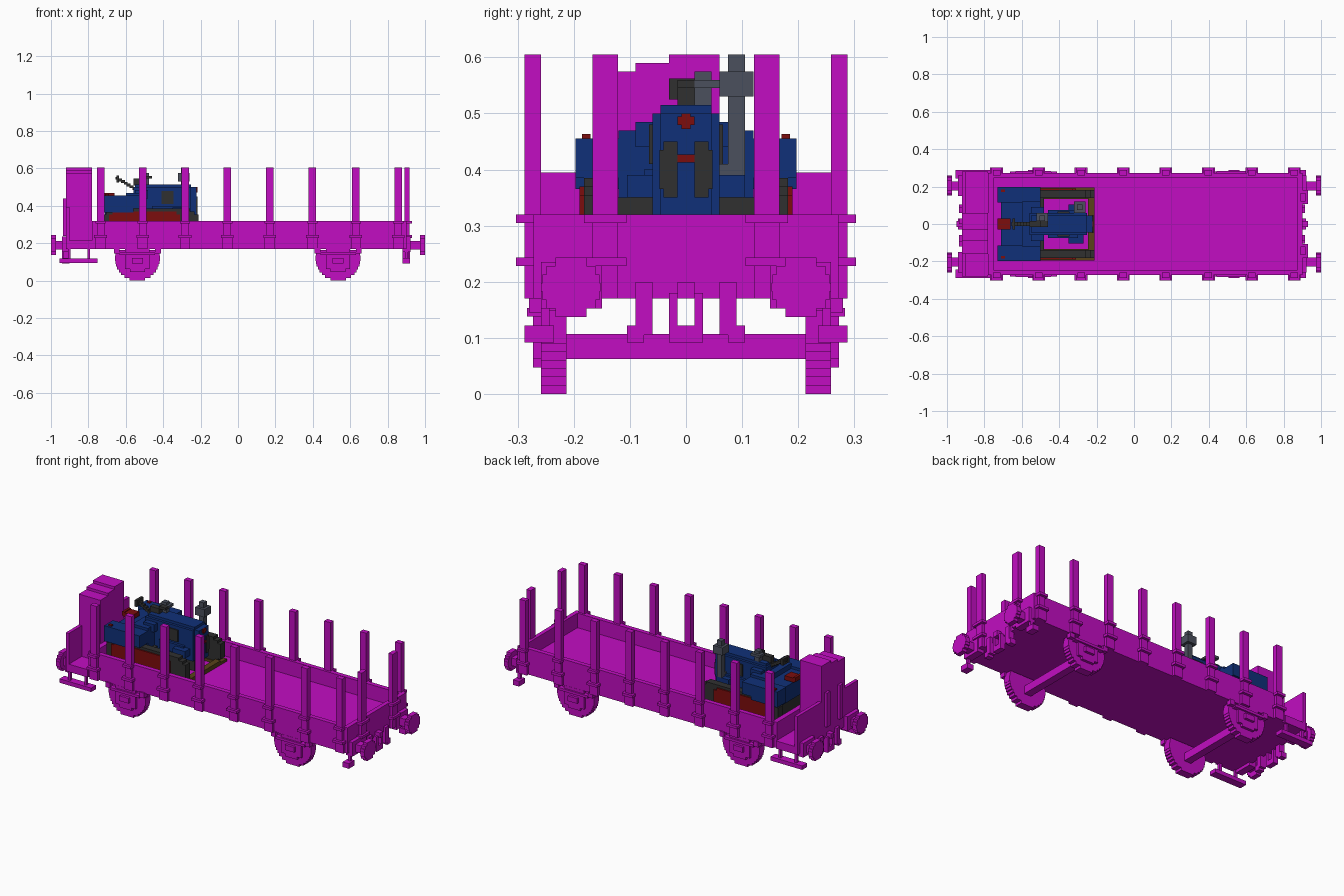
import bpy, bmesh, math

cube = bpy.data.objects.get("Cube")
if cube:
    bpy.data.objects.remove(cube, do_unlink=True)


def material(name, rgb):
    m = bpy.data.materials.new(name)
    m.use_nodes = True
    m.diffuse_color = (*rgb, 1)
    m.node_tree.nodes["Principled BSDF"].inputs["Base Color"].default_value = (*rgb, 1)
    return m


MAGENTA = material("magenta", (0.54, 0.004, 0.54))
BLUE = material("dark blue", (0.005, 0.03, 0.19))
RED = material("dark red", (0.2, 0.004, 0.004))
BLACK = material("charcoal", (0.03, 0.03, 0.03))
GREY = material("slate grey", (0.07, 0.08, 0.11))
BROWN = material("timber brown", (0.1, 0.055, 0.01))


def build(name, mat, boxes):
    """One object made of boxes given as (x0, x1, y0, y1, z0, z1)."""
    bm = bmesh.new()
    for x0, x1, y0, y1, z0, z1 in boxes:
        verts = bmesh.ops.create_cube(bm, size=1)["verts"]
        for v in verts:
            v.co.x = x1 if v.co.x > 0 else x0
            v.co.y = y1 if v.co.y > 0 else y0
            v.co.z = z1 if v.co.z > 0 else z0
    mesh = bpy.data.meshes.new(name)
    bm.to_mesh(mesh)
    bm.free()
    mesh.materials.append(mat)
    ob = bpy.data.objects.new(name, mesh)
    bpy.context.scene.collection.objects.link(ob)
    return ob


def both(boxes):
    """Add the copies mirrored across the long axis."""
    return boxes + [(a, b, -d, -c, e, f) for a, b, c, d, e, f in boxes]


def stepped_disc(u, w, r, step=0.015):
    """Rows (u0, u1, w0, w1) that fill a circle in steps."""
    n = round(2 * r / step)
    h = 2 * r / n
    rows = []
    for i in range(n):
        mid = -r + (i + 0.5) * h
        half = math.sqrt(max(r * r - mid * mid, 0))
        rows.append((u - half, u + half, w + mid - h / 2, w + mid + h / 2))
    return rows


# Wagon tub
build("wagon_floor", MAGENTA, [(-0.78, 0.90, -0.265, 0.265, 0.17, 0.235)])
build("side_walls", MAGENTA, both([(-0.78, 0.90, 0.245, 0.272, 0.17, 0.32)]))
build("end_walls", MAGENTA, [(0.875, 0.90, -0.27, 0.27, 0.17, 0.32),
                             (-0.78, -0.75, -0.27, 0.27, 0.17, 0.32)])

# Stakes with their clips
posts = [-0.735, -0.51, -0.283, -0.057, 0.17, 0.398, 0.63, 0.857]
stakes, clips = [], []
for x in posts:
    stakes.append((x - 0.02, x + 0.02, 0.258, 0.288, 0.19, 0.605))
    clips += [(x - 0.034, x + 0.034, 0.258, 0.303, 0.228, 0.243),
              (x - 0.027, x + 0.027, 0.258, 0.303, 0.305, 0.32),
              (x - 0.027, x + 0.027, 0.258, 0.288, 0.17, 0.235)]
build("side_stakes", MAGENTA, both(stakes))
build("stake_clips", MAGENTA, both(clips))
build("end_stakes", MAGENTA, both([(0.89, 0.918, 0.121, 0.167, 0.17, 0.605),
                                   (0.89, 0.93, 0.106, 0.182, 0.228, 0.243),
                                   (0.89, 0.93, 0.106, 0.182, 0.305, 0.32)]))

# Brake platform and booth
build("brake_platform", MAGENTA, [(-0.92, -0.78, -0.28, 0.28, 0.17, 0.215)])
build("platform_rail", MAGENTA, [(-0.92, -0.90, -0.28, 0.28, 0.20, 0.395)])
build("brake_booth", MAGENTA, [(-0.92, -0.78, -0.16, 0.06, 0.20, 0.575),
                               (-0.92, -0.78, -0.09, 0.06, 0.575, 0.59),
                               (-0.92, -0.78, -0.03, 0.06, 0.59, 0.605)])
build("booth_handrail", MAGENTA, [(-0.935, -0.92, -0.12, -0.09, 0.24, 0.44),
                                  (-0.935, -0.92, 0.0, 0.03, 0.24, 0.44)])
build("footboards", MAGENTA, both([(-0.955, -0.75, 0.243, 0.288, 0.095, 0.118),
                                   (-0.91, -0.895, 0.258, 0.273, 0.11, 0.17),
                                   (-0.805, -0.79, 0.258, 0.273, 0.11, 0.17)]))

# Buffers and couplings at both ends
buffers, couplings = [], []
for s, base in ((1, 0.90), (-1, 0.92)):
    def span(a, b):
        return (min(s * a, s * b), max(s * a, s * b))
    for y0, y1, z0, z1 in stepped_disc(0.205, 0.19, 0.053):
        buffers.append((*span(0.972, 1.0), y0, y1, z0, z1))
    buffers += [(*span(base - 0.02, 0.98), 0.18, 0.228, 0.168, 0.213),
                (*span(base - 0.02, base + 0.022), 0.15, 0.258, 0.152, 0.235)]
    couplings += [(*span(base - 0.02, base + 0.03), 0, 0.015, 0.17, 0.20),
                  (*span(base - 0.01, base + 0.02), 0.015, 0.03, 0.105, 0.18),
                  (*span(base - 0.01, base + 0.02), 0, 0.03, 0.092, 0.122),
                  (*span(base - 0.02, base + 0.015), 0.06, 0.09, 0.105, 0.20),
                  (*span(base - 0.02, base + 0.015), 0.075, 0.105, 0.092, 0.122)]
build("buffers", MAGENTA, both(buffers))
build("couplings", MAGENTA, both(couplings))
build("corner_steps", MAGENTA, both([(0.893, 0.91, 0.243, 0.258, 0.095, 0.18),
                                     (0.88, 0.92, 0.235, 0.288, 0.092, 0.122)]))

# Wheelsets
wheels, axles, boxes = [], [], []
for x in (-0.538, 0.535):
    for x0, x1, z0, z1 in stepped_disc(x, 0.12, 0.12):
        if z1 < 0.18:
            wheels.append((x0, x1, 0.213, 0.258, z0, z1))
    axles.append((x - 0.022, x + 0.022, 0, 0.215, 0.062, 0.107))
    boxes += [(x - 0.065, x + 0.065, 0.255, 0.273, 0.062, 0.17),
              (x - 0.04, x + 0.04, 0.255, 0.273, 0.047, 0.062),
              (x - 0.03, x + 0.03, 0.255, 0.288, 0.092, 0.122),
              (x - 0.095, x + 0.095, 0.255, 0.283, 0.138, 0.153)]
    for s in (-1, 1):
        e = x + s * 0.11
        boxes.append((e - 0.015, e + 0.015, 0.25, 0.28, 0.145, 0.175))
build("wheels", MAGENTA, both(wheels))
build("axles", MAGENTA, both(axles))
build("axle_boxes", MAGENTA, both(boxes))

# Tractor timbers and crawler tracks
build("timber_frame", BROWN, both([(-0.72, -0.21, 0.135, 0.196, 0.235, 0.25),
                                   (-0.245, -0.21, 0, 0.14, 0.235, 0.26)]))
build("crawler_tracks", BLACK, both([(-0.725, -0.212, 0.14, 0.182, 0.265, 0.355),
                                     (-0.705, -0.232, 0.14, 0.182, 0.25, 0.37),
                                     (-0.68, -0.257, 0.14, 0.182, 0.245, 0.385)]))
build("track_plates", RED, both([(-0.69, -0.31, 0.14, 0.19, 0.265, 0.355),
                                 (-0.67, -0.33, 0.14, 0.19, 0.25, 0.37)]))
build("chassis", BLACK, [(-0.70, -0.48, -0.14, 0.14, 0.25, 0.35),
                         (-0.48, -0.26, -0.03, 0.03, 0.25, 0.33)])

# Tractor bodywork
build("fenders", BLUE, both([(-0.73, -0.50, 0.115, 0.197, 0.385, 0.455),
                             (-0.73, -0.56, 0.115, 0.197, 0.365, 0.39)]))
build("rear_body", BLUE, [(-0.71, -0.50, -0.12, 0.12, 0.345, 0.44),
                          (-0.60, -0.50, -0.12, 0.12, 0.44, 0.47),
                          (-0.55, -0.48, -0.09, 0.09, 0.44, 0.485)])
build("hood", BLUE, [(-0.56, -0.25, -0.06, 0.06, 0.32, 0.50),
                     (-0.55, -0.25, -0.045, 0.045, 0.50, 0.515),
                     (-0.25, -0.222, -0.045, 0.045, 0.32, 0.50),
                     (-0.46, -0.30, -0.075, 0.075, 0.35, 0.40),
                     (-0.35, -0.27, -0.105, 0.105, 0.35, 0.39)])
build("hood_vents", BLACK, both([(-0.41, -0.345, 0.058, 0.066, 0.41, 0.48)]))
build("grille", BLACK, both([(-0.224, -0.216, 0.015, 0.04, 0.35, 0.45),
                             (-0.224, -0.216, 0.015, 0.047, 0.365, 0.435)]))
build("radiator_badges", RED, [(-0.224, -0.216, -0.015, 0.015, 0.413, 0.427),
                               (-0.224, -0.216, -0.015, 0.015, 0.479, 0.495),
                               (-0.224, -0.216, -0.008, 0.008, 0.472, 0.50)])

# Seat, controls, exhaust and air filter
build("seat", RED, [(-0.72, -0.66, -0.03, 0.03, 0.445, 0.47),
                    (-0.73, -0.715, -0.03, 0.03, 0.45, 0.475)])
build("fender_lamps", RED, both([(-0.71, -0.69, 0.17, 0.185, 0.455, 0.463)]))
steps = [(-0.655 + i * 0.015, -0.635 + i * 0.015, -0.01, 0.012,
          0.54 - i * 0.009, 0.555 - i * 0.009) for i in range(7)]
build("steering_column", BLACK, steps + [(-0.65, -0.635, -0.03, 0.03, 0.525, 0.562)])
build("fuel_cap", BLACK, [(-0.56, -0.50, -0.015, 0.015, 0.51, 0.545),
                          (-0.50, -0.46, -0.015, 0.015, 0.545, 0.56)])
build("exhaust", GREY, [(-0.305, -0.275, 0.075, 0.105, 0.38, 0.605),
                        (-0.32, -0.26, 0.06, 0.12, 0.53, 0.575),
                        (-0.305, -0.275, 0.05, 0.10, 0.39, 0.41)])
build("air_filter", GREY, [(-0.505, -0.475, 0.015, 0.045, 0.48, 0.575),
                           (-0.52, -0.46, 0.015, 0.06, 0.545, 0.56)])
